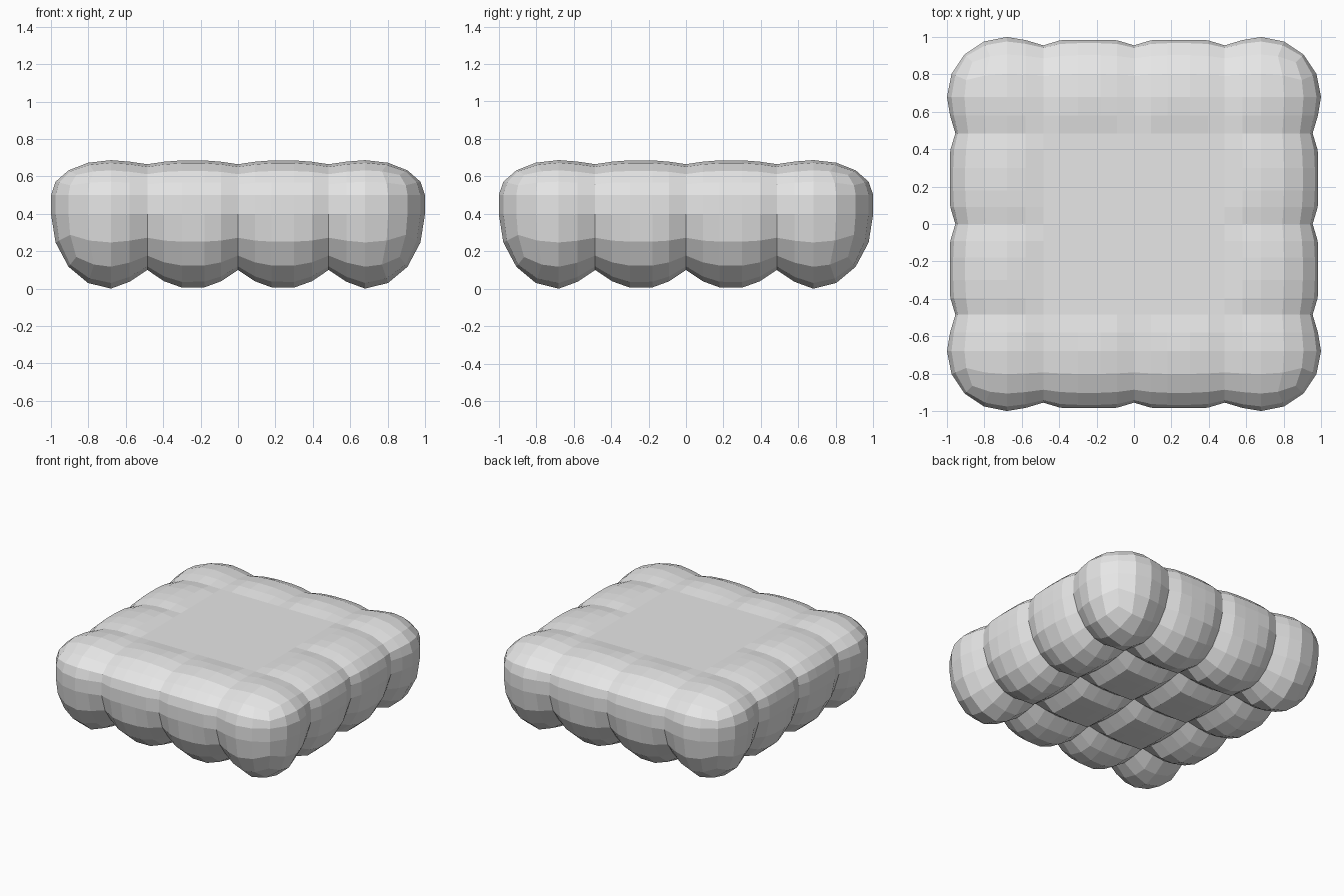
import bpy, bmesh, math
from mathutils import Vector

if "Cube" in bpy.data.objects:
    bpy.data.objects.remove(bpy.data.objects["Cube"])

CORE, SEAM = 0.68, 0.485      # start of the rounded rim, position of outer seams
RIM = 0.32                    # rim radius in plan
Z_LOW, Z_HIGH = 0.40, 0.50    # straight band of the side
R_LOW, R_HIGH = 0.40, 0.187   # vertical radii below and above the band
ARC = [math.tan(math.radians(a)) for a in (22.5, 45)]

# Lattice along one plan axis: (core position, direction)
half = [0.09, 0.18, 0.30, 0.395, SEAM, 0.58, CORE]
plus = [(p, 0.0) for p in half] + [(CORE, d) for d in ARC]
plan = [(-p, -d) for p, d in reversed(plus)] + [(0.0, 0.0)] + plus
# Lattice along the height
high = [(Z_LOW, -d) for d in reversed(ARC)] + [(Z_LOW, 0.0), (Z_HIGH, 0.0)] + [(Z_HIGH, d) for d in ARC]


def seam(v):
    """0 at the middle of a tuft, 1 at a seam."""
    a = abs(v)
    if a >= CORE:
        return 0.0
    if a > SEAM:
        return ((CORE - a) / (CORE - SEAM)) ** 1.5
    return (abs(a - SEAM / 2) / (SEAM / 2)) ** 2


def point(i, j, k):
    (x, dx), (y, dy), (z, dz) = plan[i], plan[j], high[k]
    n = Vector((dx, dy, dz)).normalized()
    sx, sy = seam(x), seam(y)
    s = max(sx, sy)
    inner = abs(x) < SEAM + 0.01 and abs(y) < SEAM + 0.01
    edge = abs(x) < SEAM + 0.01 or abs(y) < SEAM + 0.01
    side = max(0.015 if edge else 0.0, 0.045 * s)
    if n.z < 0:
        cap = max(0.1 * s, 0.04 if inner else 0.0) + 0.03 * sx * sy
    else:
        cap = 0.022 if inner else 0.022 * s
    w = abs(n.z)
    drop = side * (1 - w) + cap * w
    rz = R_LOW if n.z < 0 else R_HIGH
    return Vector((x + n.x * RIM, y + n.y * RIM, z + n.z * rz)) - n * drop


# Tufted cushion: shell of the lattice
bm = bmesh.new()
verts = {}


def vert(key):
    if key not in verts:
        verts[key] = bm.verts.new(point(*key))
    return verts[key]


sizes = (len(plan), len(plan), len(high))
for axis in range(3):
    a, b = [q for q in range(3) if q != axis]
    for end in (0, sizes[axis] - 1):
        for p in range(sizes[a] - 1):
            for q in range(sizes[b] - 1):
                quad = []
                for u, v in ((0, 0), (1, 0), (1, 1), (0, 1)):
                    key = [0, 0, 0]
                    key[axis], key[a], key[b] = end, p + u, q + v
                    quad.append(vert(tuple(key)))
                bm.faces.new(quad)
bmesh.ops.recalc_face_normals(bm, faces=bm.faces)

mesh = bpy.data.meshes.new("tufted_cushion")
bm.to_mesh(mesh)
bm.free()
cushion = bpy.data.objects.new("tufted_cushion", mesh)
bpy.context.collection.objects.link(cushion)

fabric = bpy.data.materials.new("light grey fabric")
fabric.diffuse_color = (0.8, 0.8, 0.8, 1)
fabric.use_nodes = True
fabric.node_tree.nodes["Principled BSDF"].inputs["Base Color"].default_value = fabric.diffuse_color
mesh.materials.append(fabric)
